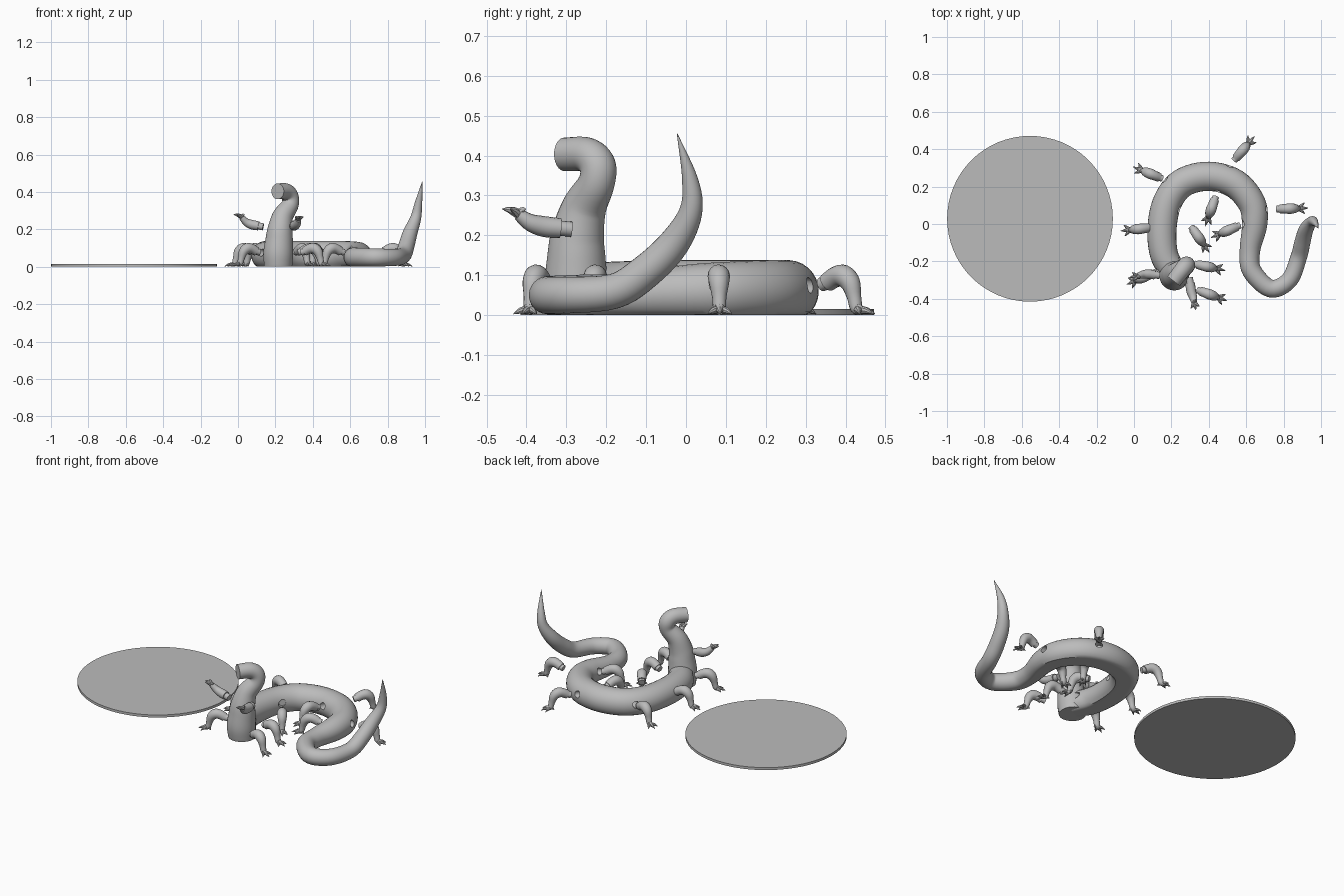
import bpy, bmesh, math
from mathutils import Vector, Quaternion

cube = bpy.data.objects.get("Cube")
if cube:
    bpy.data.objects.remove(cube, do_unlink=True)

grey = bpy.data.materials.new("plain grey")
grey.use_nodes = True
shade = (.5, .5, .5, 1)
grey.diffuse_color = shade
grey.node_tree.nodes["Principled BSDF"].inputs["Base Color"].default_value = shade


def finish(bm, name):
    """Turn a bmesh into a named object with the shared material."""
    bmesh.ops.recalc_face_normals(bm, faces=bm.faces)
    mesh = bpy.data.meshes.new(name)
    bm.to_mesh(mesh)
    bm.free()
    mesh.materials.append(grey)
    obj = bpy.data.objects.new(name, mesh)
    bpy.context.collection.objects.link(obj)
    return obj


def spline(points, steps):
    """Smooth curve through points of any dimension."""
    pts = [Vector(p) for p in points]
    ends = [pts[0] * 2 - pts[1]] + pts + [pts[-1] * 2 - pts[-2]]
    result = []
    for a, b, c, d in zip(ends, ends[1:], ends[2:], ends[3:]):
        for i in range(steps):
            t = i / steps
            result.append(b + (c - a) * t / 2 + (a * 2 - b * 5 + c * 4 - d) * t * t / 2
                          + (b * 3 - a - c * 3 + d) * t ** 3 / 2)
    return result + [pts[-1]]


def tube(bm, points, sides=16, steps=4):
    """Sweep a circle along (x, y, z, radius) points, flattened on the ground."""
    path = spline(points, steps)
    centres = [p.xyz for p in path]
    rings, normal, previous = [], None, None
    for i, centre in enumerate(centres):
        tangent = (centres[min(i + 1, len(path) - 1)] - centres[max(i - 1, 0)]).normalized()
        if normal is None:
            normal = tangent.orthogonal().normalized()
        else:
            normal = previous.rotation_difference(tangent) @ normal
        previous = tangent
        ring = []
        for k in range(sides):
            turn = Quaternion(tangent, math.tau * k / sides)
            co = centre + (turn @ normal) * max(path[i].w, .0008)
            co.z = max(co.z, 0)
            ring.append(bm.verts.new(co))
        rings.append(ring)
    for a, b in zip(rings, rings[1:]):
        for k in range(sides):
            n = (k + 1) % sides
            bm.faces.new((a[k], a[n], b[n], b[k]))
    bm.faces.new(rings[0])
    bm.faces.new(rings[-1])


def claws(bm, wrist, forward, drop, size):
    """Three splayed pointed toes and a short rear spur."""
    for angle, length in ((-42, .045), (0, .052), (42, .045), (150, .024)):
        way = Quaternion((0, 0, 1), math.radians(angle)) @ forward
        tip = wrist + way * length + Vector((0, 0, drop))
        mid = wrist.lerp(tip, .55) + Vector((0, 0, .004))
        tube(bm, [(*wrist, size), (*mid, size * .75), (*tip, .001)], 8, 3)


# Round display base
bm = bmesh.new()
bmesh.ops.create_cone(bm, cap_ends=True, segments=64, radius1=.443, radius2=.443, depth=.015)
bmesh.ops.translate(bm, verts=bm.verts, vec=(-.556, .028, .0075))
finish(bm, "round_base")

# Long curving body and raised tail
bm = bmesh.new()
tube(bm, [(.21, -.26, .06, .07), (.16, -.16, .06, .075), (.15, -.02, .06, .078),
          (.18, .12, .06, .078), (.26, .22, .06, .078), (.4, .255, .06, .078),
          (.54, .215, .06, .078), (.63, .11, .06, .074), (.645, 0, .058, .068),
          (.62, -.14, .05, .055), (.63, -.25, .05, .052), (.73, -.345, .05, .048),
          (.83, -.3, .05, .046), (.88, -.18, .06, .044), (.9, -.1, .11, .043),
          (.92, -.03, .18, .039), (.95, .012, .26, .029), (.965, .01, .34, .02),
          (.985, -.022, .455, .001)], 28, 6)
body = finish(bm, "body_and_tail")

# Upright neck ending in a flat cut
bm = bmesh.new()
tube(bm, [(.215, -.27, 0, .075), (.215, -.275, .07, .08), (.22, -.275, .14, .074),
          (.225, -.272, .2, .067), (.24, -.255, .27, .056), (.278, -.225, .33, .046),
          (.278, -.222, .375, .046), (.255, -.25, .402, .044), (.212, -.305, .403, .042)],
     28, 6)
neck = finish(bm, "neck")

# Walking legs: shoulder x, y, heading in degrees, gap to the socket
legs = {
    "right_front_leg": (.11, -.26, 203, .02), "right_middle_leg": (.09, -.02, 186, .02),
    "right_rear_leg": (.145, .245, 158, .07), "outer_rear_leg": (.54, .345, 50, .07),
    "outer_side_leg": (.77, .08, 2, .08), "left_front_leg": (.345, -.355, 340, .09),
    "left_second_leg": (.33, -.215, 348, .09), "inner_front_leg": (.31, -.02, 305, .11),
    "inner_rear_leg": (.435, .14, 250, .07), "inner_side_leg": (.56, -.01, 203, .07),
}
profile = ((.012, .082, .024), (.04, .096, .026), (.066, .098, .028), (.088, .08, .025),
           (.1, .045, .018), (.108, .018, .016), (.125, .011, .011))
sockets = bmesh.new()
for name, (x, y, heading, gap) in legs.items():
    angle = math.radians(heading)
    forward = Vector((math.cos(angle), math.sin(angle), 0))
    start = Vector((x, y, 0))

    def at(distance, height):
        return start + forward * distance + Vector((0, 0, height))

    bm = bmesh.new()
    tube(bm, [(*at(d, z), r) for d, z, r in profile])
    tube(bm, [(*at(-.006, .077), .018), (*at(.02, .085), .018)], 16, 1)
    claws(bm, at(.11, .013), forward, -.01, .011)
    finish(bm, name)
    tube(sockets, [(*at(-gap - .02, .075), .02), (*at(-.005, .075), .02)], 16, 1)

# Raised arms
arms = {
    "right_arm": ((.11, -.272, .218, .024), (.075, -.268, .225, .025),
                  (.045, -.27, .238, .021), (.018, -.28, .265, .015)),
    "left_arm": ((.3, -.315, .218, .025), (.305, -.355, .222, .026),
                 (.315, -.39, .232, .022), (.322, -.42, .252, .015)),
}
for name, path in arms.items():
    bm = bmesh.new()
    tube(bm, path)
    shoulder, elbow, hand = (Vector(path[i][:3]) for i in (0, 1, -1))
    reach = (hand - shoulder) * Vector((1, 1, 0)).length / 1.414
    reach.z = 0
    reach.normalize()
    back = shoulder + (shoulder - elbow) * .7
    tube(bm, [(*back, .019), (*shoulder, .019)], 16, 1)
    claws(bm, hand, reach * .8, .014, .011)
    finish(bm, name)

# Leg sockets cut into the body
cutter = finish(sockets, "socket_cutter")
cutter.hide_render = True
cutter.hide_viewport = True
cut = body.modifiers.new("sockets", "BOOLEAN")
cut.operation = "DIFFERENCE"
cut.solver = "EXACT"
cut.use_self = True
cut.object = cutter
bpy.context.view_layer.update()
depsgraph = bpy.context.evaluated_depsgraph_get()
carved = bpy.data.meshes.new_from_object(body.evaluated_get(depsgraph))
body.modifiers.clear()
body.data = carved
bpy.data.objects.remove(cutter, do_unlink=True)

# Smooth shading with crisp rims
parts = [o for o in bpy.context.collection.objects if o.type == "MESH"]
for part in parts:
    part.select_set(True)
bpy.context.view_layer.objects.active = body
bpy.ops.object.shade_smooth_by_angle(angle=math.radians(35))
